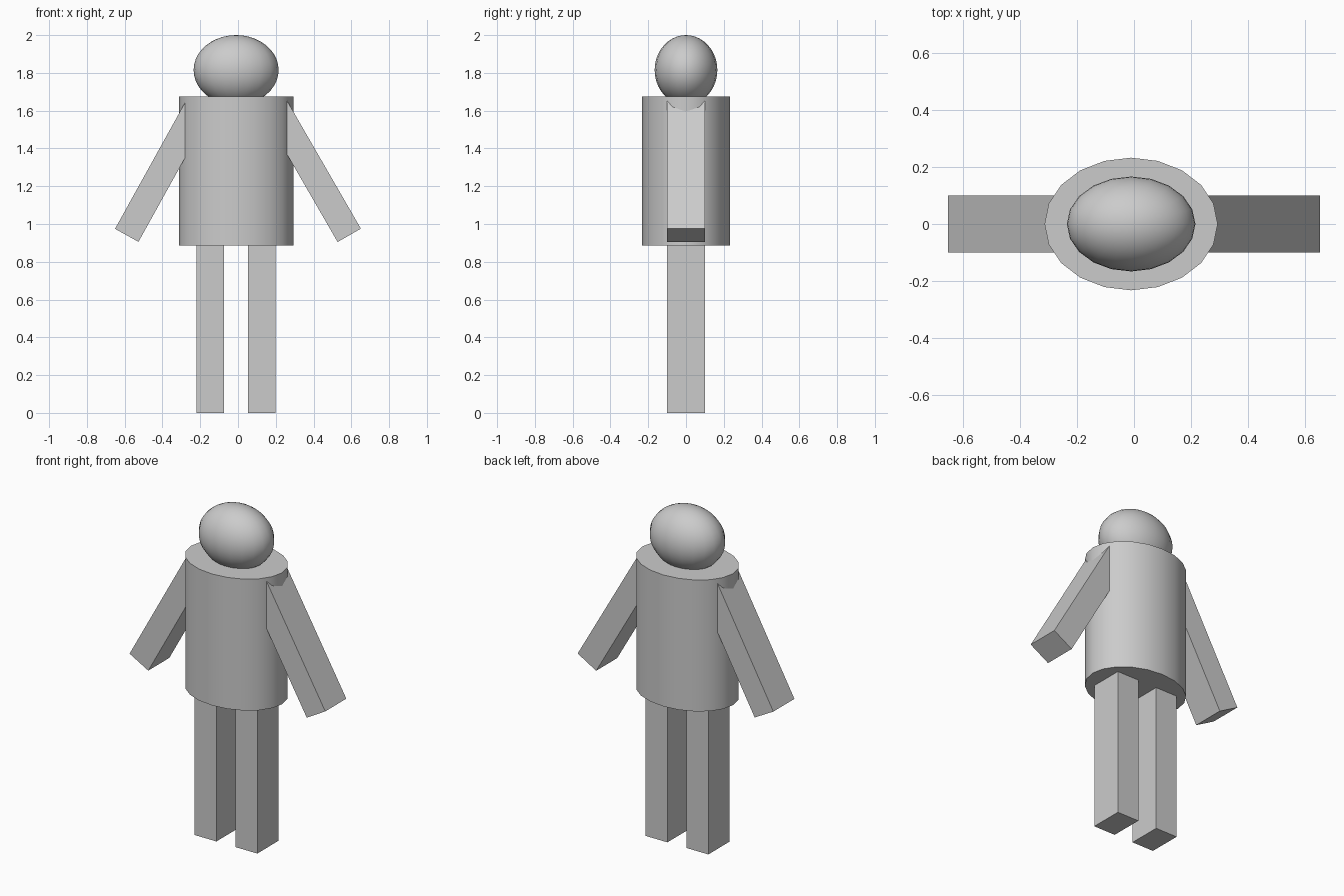
import bpy
from math import radians, sin, cos

if "Cube" in bpy.data.objects:
    bpy.data.objects.remove(bpy.data.objects["Cube"])

CX = -0.01       # body axis
LIMB_DEPTH = 0.2
ARM_LENGTH = 0.79


def finish(name, scale, smooth=False):
    obj = bpy.context.object
    obj.name = name
    obj.scale = scale
    bpy.ops.object.transform_apply(location=False, rotation=False, scale=True)
    if smooth:
        bpy.ops.object.shade_smooth_by_angle(angle=radians(35))
    return obj


def box(name, centre, size, tilt=0.0):
    bpy.ops.mesh.primitive_cube_add(size=1, location=centre, rotation=(0, tilt, 0))
    return finish(name, size)


# Head: wide ellipsoid sunk slightly into the torso
bpy.ops.mesh.primitive_uv_sphere_add(segments=20, ring_count=20, radius=1,
                                     location=(CX, 0, 1.815))
finish("head", (0.225, 0.166, 0.185), smooth=True)

# Torso: oval cylinder
bpy.ops.mesh.primitive_cylinder_add(vertices=20, radius=1, depth=1,
                                    location=(CX, 0, 1.28))
finish("torso", (0.303, 0.232, 0.79), smooth=True)

# Legs and arms
for side, label, angle in ((-1, "left", 29), (1, "right", 30)):
    box(f"{label}_leg", (CX + side * 0.136, 0, 0.4425),
        (0.145, LIMB_DEPTH, 0.885))

    # Arm runs up and inward from the middle of the hand end
    a = radians(angle)
    half = ARM_LENGTH / 2
    centre = (side * (0.589 - half * sin(a)), 0, 0.94 + half * cos(a))
    box(f"{label}_arm", centre, (0.142, LIMB_DEPTH, ARM_LENGTH), -side * a)
